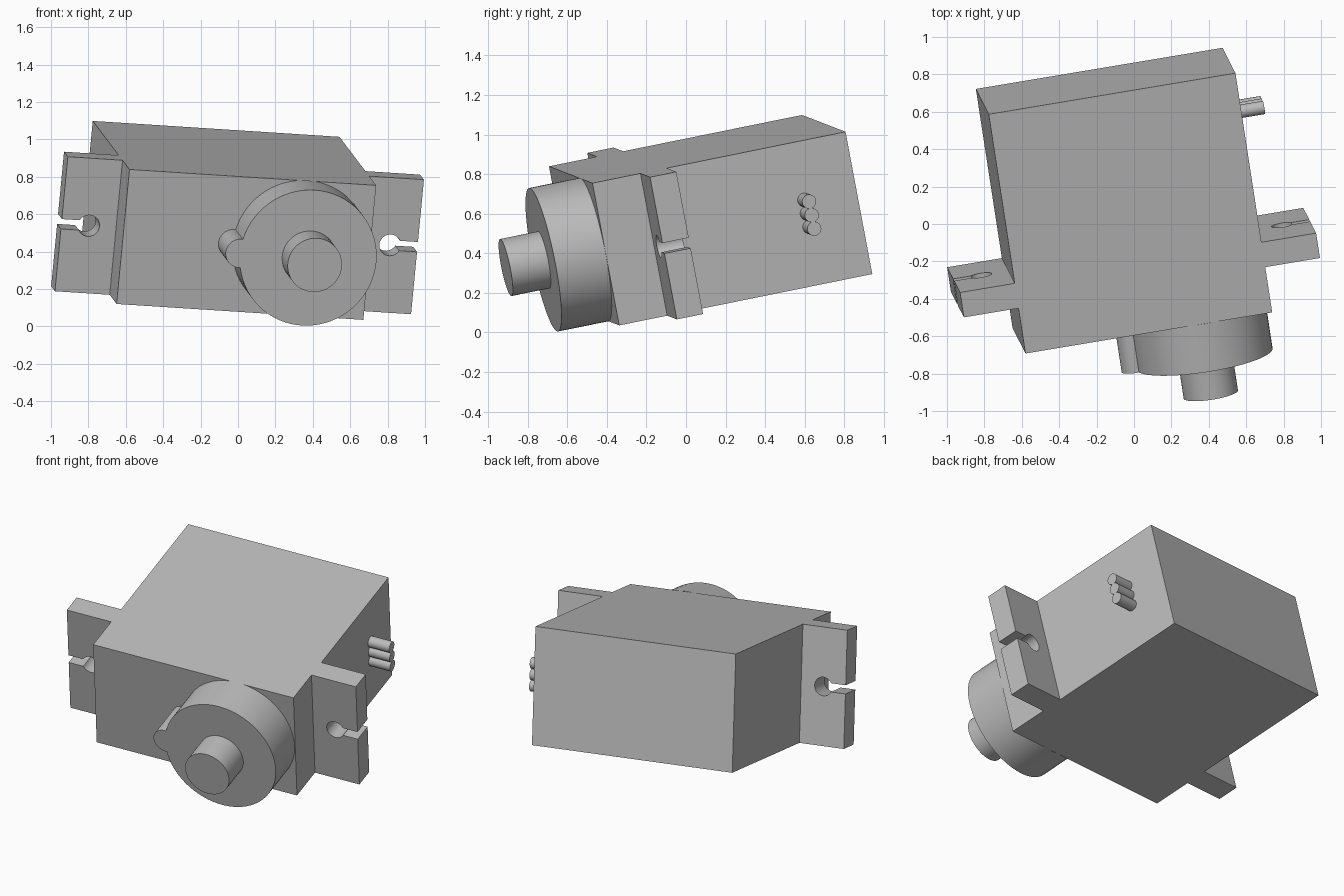
import bpy, bmesh, math
from mathutils import Vector, Matrix

old = bpy.data.objects.get("Cube")
if old:
    bpy.data.objects.remove(old, do_unlink=True)

# Single matte grey
grey = bpy.data.materials.new("plain_grey")
grey.use_nodes = True
colour = (0.5, 0.5, 0.5, 1)
grey.diffuse_color = colour
grey.node_tree.nodes["Principled BSDF"].inputs["Base Color"].default_value = colour

# Tilted frame of the motor: u along its width, v into its depth, w up its height
u = Vector((1.32, 0.22, -0.085)).normalized()
v = Vector((-0.2, 1.28, 0.26))
w = u.cross(v).normalized()
v = w.cross(u)
origin = Vector((0.045, -0.515, 0.4375))  # centre of the front panel
FRAME = Matrix.Translation(origin) @ Matrix((u, v, w)).transposed().to_4x4()

HALF_W, HALF_H, DEPTH = 0.67, 0.3675, 1.32


def arc(cx, cy, r, start, end, n):
    """Points along an arc, both ends included."""
    return [(cx + r * math.cos(start + (end - start) * i / n),
             cy + r * math.sin(start + (end - start) * i / n)) for i in range(n + 1)]


def circle(cx, cy, r, n=48):
    return arc(cx, cy, r, 0, math.tau, n)[:-1]


def extrude(name, outline, start, end, axis="v"):
    """Prism of a flat outline, drawn out along the depth (v) or the width (u)."""
    bm = bmesh.new()
    place = (lambda a, b: (a, start, b)) if axis == "v" else (lambda a, b: (start, a, b))
    face = bm.faces.new([bm.verts.new(place(a, b)) for a, b in outline])
    shift = (0, end - start, 0) if axis == "v" else (end - start, 0, 0)
    moved = bmesh.ops.extrude_face_region(bm, geom=[face], use_keep_orig=True)
    bmesh.ops.translate(bm, vec=shift,
                        verts=[g for g in moved["geom"] if isinstance(g, bmesh.types.BMVert)])
    bmesh.ops.recalc_face_normals(bm, faces=bm.faces)
    mesh = bpy.data.meshes.new(name)
    bm.to_mesh(mesh)
    bm.free()
    mesh.materials.append(grey)
    obj = bpy.data.objects.new(name, mesh)
    bpy.context.collection.objects.link(obj)
    obj.matrix_world = FRAME
    bpy.ops.object.select_all(action="DESELECT")
    obj.select_set(True)
    bpy.context.view_layer.objects.active = obj
    bpy.ops.object.shade_smooth_by_angle(angle=math.radians(30))
    return obj


# Body block
extrude("motor_body", [(-HALF_W, -HALF_H), (HALF_W, -HALF_H),
                       (HALF_W, HALF_H), (-HALF_W, HALF_H)], 0, DEPTH)

# Mounting ears, each with a keyhole slot open to its outer edge
EAR_END, HOLE_AT, HOLE_R, SLOT = 0.967, 0.818, 0.058, 0.027
gap = math.asin(SLOT / HOLE_R)
ear = [(HALF_W, HALF_H), (EAR_END, HALF_H), (EAR_END, SLOT)]
ear += arc(HOLE_AT, 0, HOLE_R, gap, math.tau - gap, 32)
ear += [(EAR_END, -SLOT), (EAR_END, -HALF_H), (HALF_W, -HALF_H)]
for side, sign in (("left", 1), ("right", -1)):
    extrude(side + "_mounting_ear", [(sign * a, b) for a, b in ear], 0.25, 0.387)

# Gear housing: large round boss joined with a small one on its rim
GEAR_X, GEAR_R, BUMP_R = 0.296, 0.37, 0.078
a = 2 * math.asin(BUMP_R / (2 * GEAR_R))
b = math.acos(BUMP_R / (2 * GEAR_R))
housing = arc(GEAR_X, 0, GEAR_R, a - math.pi, math.pi - a, 64)
housing += arc(GEAR_X - GEAR_R, 0, BUMP_R, b, math.tau - b, 24)[1:-1]
extrude("gear_housing", housing, -0.262, 0)

# Output shaft
extrude("output_shaft", circle(GEAR_X + 0.006, 0, 0.147), -0.46, -0.25)

# Three wires leaving the side
for i, height in enumerate((-0.07, 0, 0.07)):
    extrude("wire_%d" % (i + 1), circle(1.05, height, 0.036, 24), HALF_W - 0.02, 0.812, "u")
